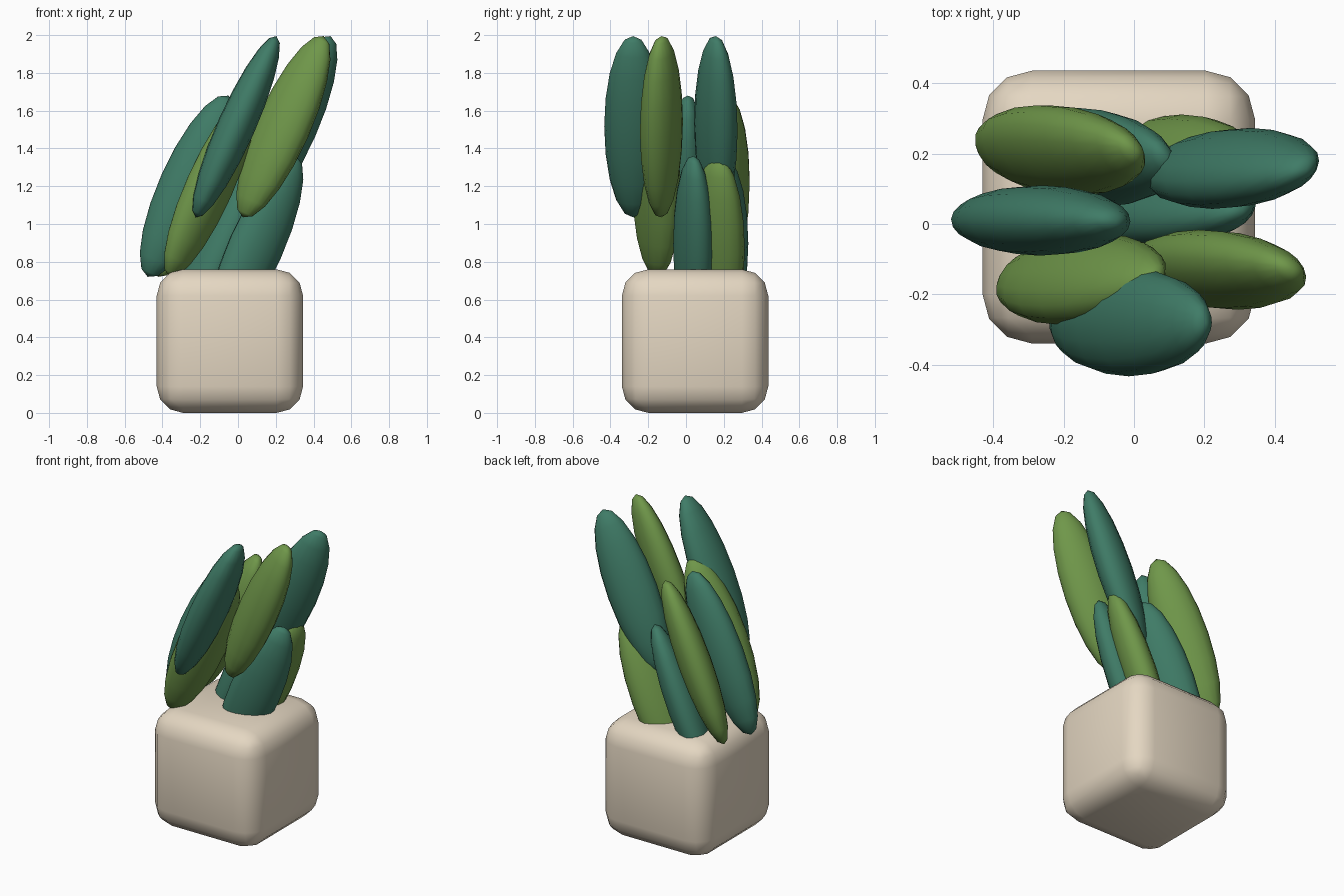
import bpy
import math
from mathutils import Matrix

if "Cube" in bpy.data.objects:
    bpy.data.objects.remove(bpy.data.objects["Cube"])


def material(name, rgb):
    m = bpy.data.materials.new(name)
    m.diffuse_color = (*rgb, 1)
    m.use_nodes = True
    m.node_tree.nodes["Principled BSDF"].inputs["Base Color"].default_value = m.diffuse_color
    return m


clay = material("clay", (0.78, 0.68, 0.54))
teal = material("teal", (0.05, 0.2, 0.135))
green = material("green", (0.16, 0.31, 0.068))

# Square pot with rounded edges
bpy.ops.mesh.primitive_cube_add(size=1, location=(-0.043, 0.048, 0.38))
pot = bpy.context.object
pot.name = "pot"
pot.scale = (0.775, 0.775, 0.76)
bpy.ops.object.transform_apply(location=False, rotation=False, scale=True)
bevel = pot.modifiers.new("rounded", 'BEVEL')
bevel.width = 0.14
bevel.segments = 3
pot.data.materials.append(clay)
bpy.ops.object.shade_smooth()


# Flattened leaf: broad side turned away from the middle, all leaning to +x
def leaf(name, x, y, z, mat):
    bpy.ops.mesh.primitive_uv_sphere_add(segments=16, ring_count=10, radius=1)
    ob = bpy.context.object
    ob.name = name
    ob.data.transform(Matrix.Diagonal((0.153, 0.1, 0.525, 1)))
    turn = Matrix.Rotation(math.atan2(y, x), 4, 'Z')
    lean = Matrix.Rotation(math.radians(24), 4, 'Y')
    ob.matrix_world = Matrix.Translation((x, y, z)) @ lean @ turn
    ob.data.materials.append(mat)
    bpy.ops.object.shade_smooth()


# Three tiers of three leaves
tiers = {
    "lower": (0.88, [(0.095, 0.04, teal), (0.10, 0.17, green), (-0.12, 0.19, teal)]),
    "middle": (1.2, [(-0.21, 0.21, green), (-0.265, 0.01, teal), (-0.15, -0.157, green)]),
    "upper": (1.515, [(-0.01, -0.28, teal), (0.24, -0.13, green), (0.277, 0.158, teal)]),
}
for tier, (z, leaves) in tiers.items():
    for i, (x, y, mat) in enumerate(leaves):
        leaf(f"{tier}_leaf_{i + 1}", x, y, z, mat)
